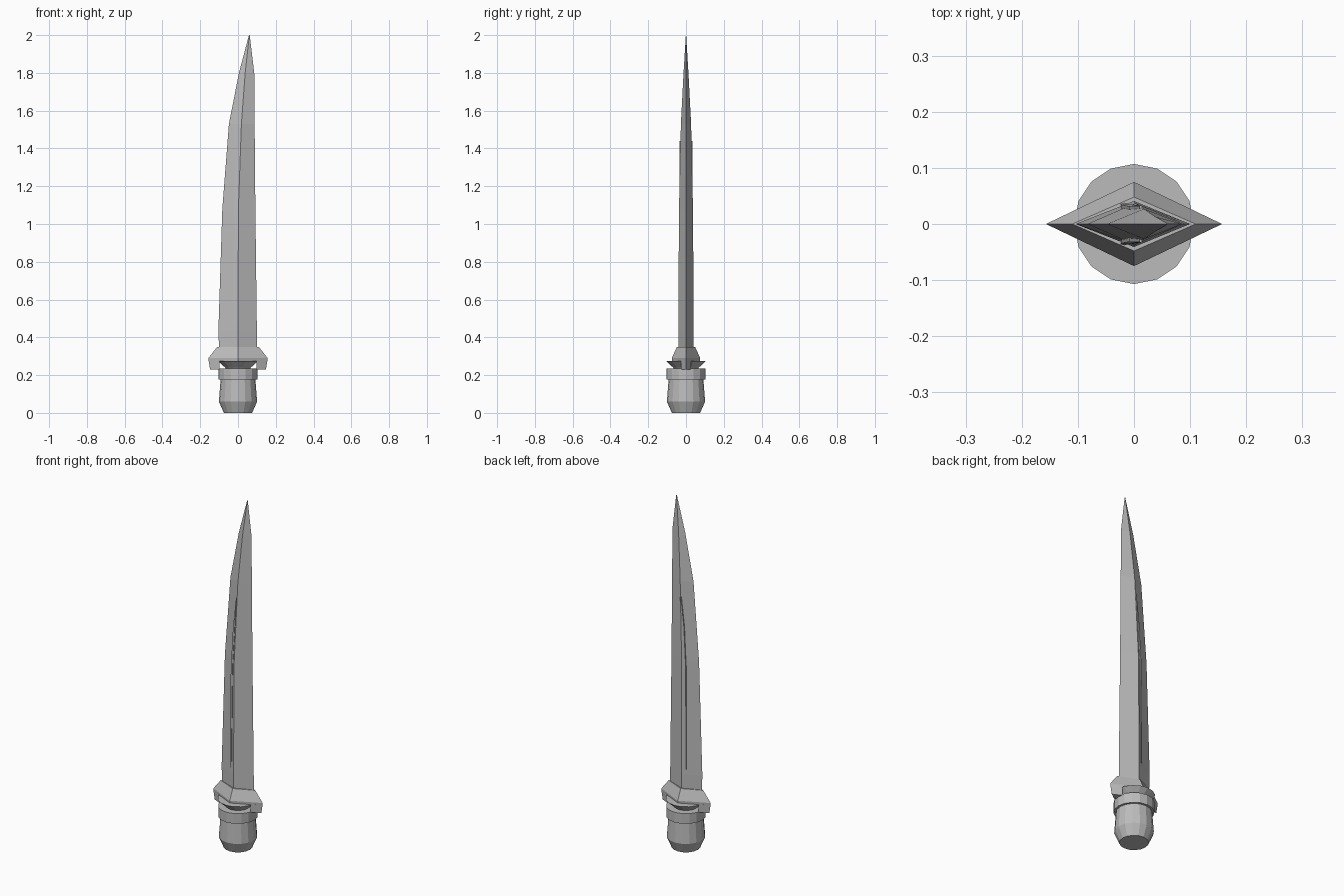
import bpy, bmesh
from math import cos, sin, pi

cube = bpy.data.objects.get("Cube")
if cube:
    bpy.data.objects.remove(cube)

steel = bpy.data.materials.new("grey_steel")
steel.use_nodes = True
GREY = (0.5, 0.5, 0.5, 1)
steel.diffuse_color = GREY
steel.node_tree.nodes["Principled BSDF"].inputs["Base Color"].default_value = GREY


def loft(name, rings):
    """Join equal-length rings of points with flat faces and cap both ends."""
    bm = bmesh.new()
    loops = [[bm.verts.new(p) for p in ring] for ring in rings]
    n = len(loops[0])
    for a, b in zip(loops, loops[1:]):
        for i in range(n):
            j = (i + 1) % n
            bm.faces.new((a[i], a[j], b[j], b[i]))
    bm.faces.new(loops[0][::-1])
    bm.faces.new(loops[-1])
    bmesh.ops.remove_doubles(bm, verts=bm.verts, dist=0.00001)
    bmesh.ops.recalc_face_normals(bm, faces=bm.faces)
    mesh = bpy.data.meshes.new(name)
    bm.to_mesh(mesh)
    bm.free()
    mesh.materials.append(steel)
    obj = bpy.data.objects.new(name, mesh)
    bpy.context.collection.objects.link(obj)
    return obj


def diamond(z, left, ridge, right, depth):
    return [(left, 0, z), (ridge, -depth, z), (right, 0, z), (ridge, depth, z)]


def turned(name, profile, sides=16):
    return loft(name, [[(r * cos(2 * pi * i / sides), r * sin(2 * pi * i / sides), z)
                        for i in range(sides)] for r, z in profile])


# Blade: z, left edge, ridge, right edge, half thickness
blade = [(0.34, -0.10, 0, 0.10, 0.041), (0.43, -0.104, 0, 0.10, 0.041),
         (1.08, -0.083, 0.002, 0.092, 0.037), (1.53, -0.048, 0.018, 0.088, 0.027),
         (1.80, 0.005, 0.038, 0.086, 0.013), (2.0, 0.058, 0.06, 0.062, 0.0008)]
loft("blade", [diamond(*s) for s in blade])

# Thin raised rib beside the ridge on each face: z, centre x, half width, surface y
rib = [(0.46, -0.020, 0.004, 0.032), (1.03, -0.016, 0.006, 0.030),
       (1.27, -0.003, 0.006, 0.028), (1.44, 0.012, 0.002, 0.028)]
for side, label in ((-1, "front"), (1, "back")):
    loft(label + "_blade_rib",
         [[(x - w, side * (y - 0.006), z), (x - w, side * (y + 0.004), z),
           (x + w, side * (y + 0.006), z), (x + w, side * (y - 0.006), z)]
          for z, x, w, y in rib])

# Diamond guard with a sloping top
loft("guard", [diamond(z, -x, 0, x, y) for z, x, y in
               ((0.275, 0.155, 0.073), (0.29, 0.157, 0.075), (0.35, 0.11, 0.048))])

# Pointed guard ends that hang beside the collar
for side, label in ((1, "left"), (-1, "right")):
    loft(label + "_guard_end",
         [[(side * 0.098, -y, z), (side * x, 0, z), (side * 0.098, y, z)]
          for z, x, y in ((0.23, 0.148, 0.025), (0.28, 0.156, 0.028))])

# Turned handle parts
turned("collar_flare", [(0.06, 0.23), (0.068, 0.24), (0.107, 0.276)])
turned("handle_ring", [(0.104, 0.177), (0.104, 0.235)])
turned("grip", [(0.075, 0), (0.101, 0.06), (0.092, 0.18)])
